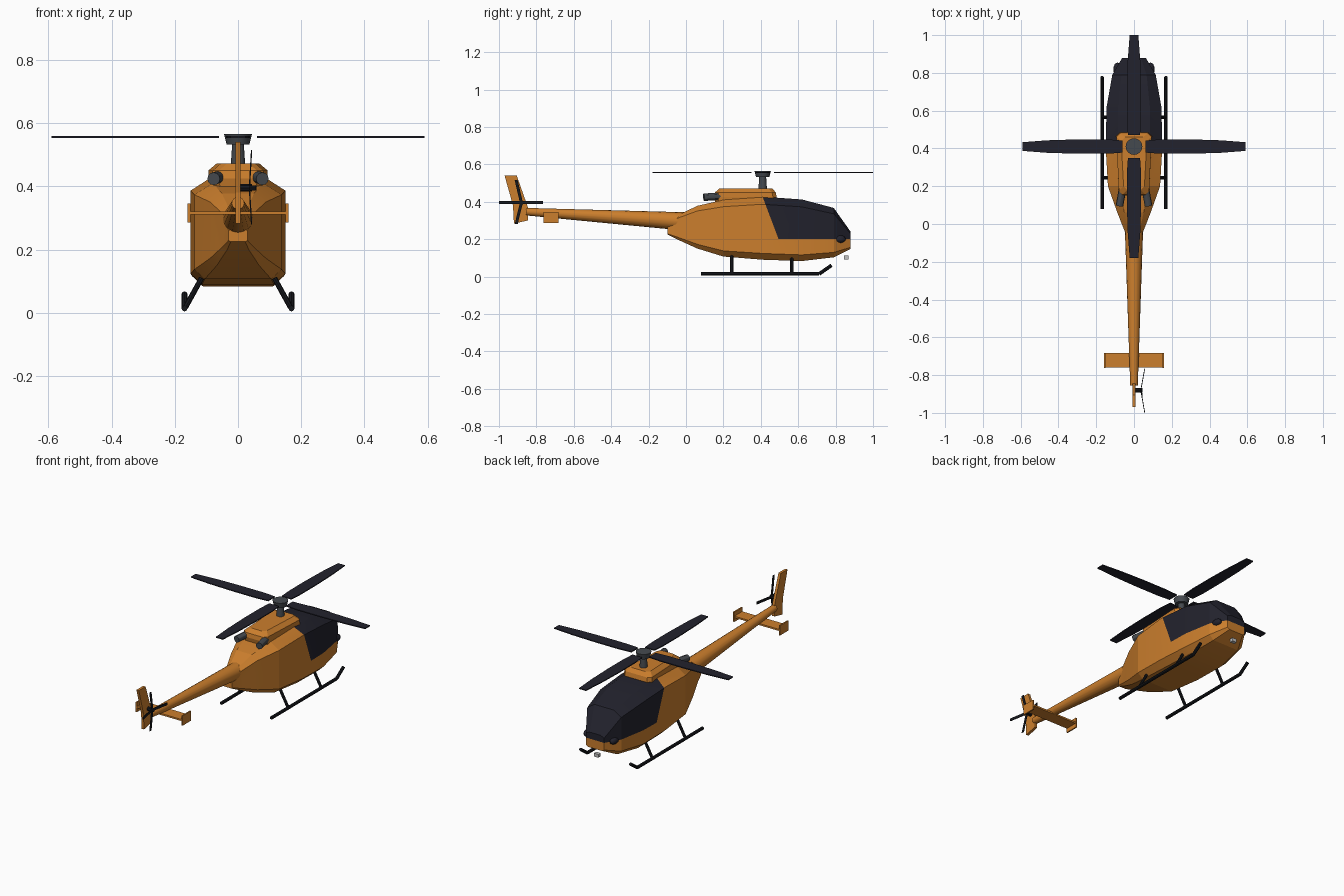
import bpy, bmesh, math
from mathutils import Vector, Matrix

if "Cube" in bpy.data.objects:
    bpy.data.objects.remove(bpy.data.objects["Cube"], do_unlink=True)


def material(name, r, g, b):
    m = bpy.data.materials.new(name)
    m.use_nodes = True
    m.diffuse_color = (r, g, b, 1)
    m.node_tree.nodes["Principled BSDF"].inputs["Base Color"].default_value = (r, g, b, 1)
    return m


ORANGE = material("orange paint", 0.60, 0.21, 0.026)
GLASS = material("dark glass", 0.016, 0.016, 0.026)
BLACK = material("black metal", 0.008, 0.009, 0.012)
GREY = material("grey metal", 0.06, 0.068, 0.078)
LAMP = material("pale lamp", 0.55, 0.55, 0.55)


def finish(name, bm, *mats, smooth=30):
    bmesh.ops.recalc_face_normals(bm, faces=bm.faces)
    me = bpy.data.meshes.new(name)
    bm.to_mesh(me)
    bm.free()
    for m in mats:
        me.materials.append(m)
    ob = bpy.data.objects.new(name, me)
    bpy.context.collection.objects.link(ob)
    if smooth:
        bpy.ops.object.select_all(action='DESELECT')
        ob.select_set(True)
        bpy.context.view_layer.objects.active = ob
        bpy.ops.object.shade_smooth_by_angle(angle=math.radians(smooth))
    return ob


def loft(rings):
    """Skin a list of equal point rings and cap both ends."""
    bm = bmesh.new()
    vs = [[bm.verts.new(p) for p in ring] for ring in rings]
    n = len(vs[0])
    for a, b in zip(vs, vs[1:]):
        for i in range(n):
            j = (i + 1) % n
            bm.faces.new((a[i], a[j], b[j], b[i]))
    bm.faces.new(vs[0])
    bm.faces.new(vs[-1])
    return bm


def tube(name, path, r1, r2, mat, sides=12):
    bm = bmesh.new()
    for a, b in zip(path, path[1:]):
        a, b = Vector(a), Vector(b)
        d = b - a
        m = Matrix.Translation((a + b) / 2) @ d.to_track_quat('Z', 'Y').to_matrix().to_4x4()
        bmesh.ops.create_cone(bm, cap_ends=True, segments=sides, radius1=r1,
                              radius2=r2, depth=d.length, matrix=m)
    return finish(name, bm, mat)


def box(name, centre, size, mat):
    bm = bmesh.new()
    m = Matrix.Translation(centre) @ Matrix.Diagonal((*size, 1))
    bmesh.ops.create_cube(bm, size=1, matrix=m)
    return finish(name, bm, mat, smooth=0)


# Fuselage: chamfered sections given as y, half width, bottom, top
def section(y, w, b, t):
    h = t - b
    half = [(0.76 * w, b), (w, b + 0.1 * h), (w, t - 0.12 * h), (0.58 * w, t)]
    return [(x, y, z) for x, z in half] + [(-x, y, z) for x, z in reversed(half)]


stations = [(-0.10, 0.03, 0.225, 0.265), (-0.05, 0.045, 0.20, 0.325),
            (0.06, 0.088, 0.15, 0.378), (0.20, 0.138, 0.107, 0.41),
            (0.41, 0.15, 0.09, 0.427), (0.62, 0.145, 0.083, 0.412),
            (0.79, 0.115, 0.103, 0.367), (0.88, 0.062, 0.147, 0.24)]
bm = loft([section(*s) for s in stations])

# Canopy glass: cut along a raked door line and a sill line
rake_point, rake_normal = Vector((0, 0.41, 0.425)), Vector((0, 0.225, 0.085))
sill = 0.2
for co, no in ((rake_point, rake_normal), (Vector((0, 0, sill)), Vector((0, 0, 1)))):
    bmesh.ops.bisect_plane(bm, geom=bm.verts[:] + bm.edges[:] + bm.faces[:],
                           plane_co=co, plane_no=no)
for f in bm.faces:
    c = f.calc_center_median()
    f.material_index = int(c.z > sill and (c - rake_point).dot(rake_normal) > 0)
finish("fuselage", bm, ORANGE, GLASS, smooth=12)

# Small dark fairings at the lower glass edge
for side in (-1, 1):
    bm = bmesh.new()
    m = Matrix.Translation((side * 0.088, 0.82, 0.2)) @ Matrix.Diagonal((0.022, 0.035, 0.022, 1))
    bmesh.ops.create_icosphere(bm, subdivisions=2, radius=1, matrix=m)
    finish("glass_fairing", bm, GLASS)

# Engine cowling with a stepped, sloping top
def deck(z, w_back, w_front, y0, y1, c=0.02):
    return [(-w_back + c, y0, z), (w_back - c, y0, z), (w_back, y0 + c, z), (w_front, y1 - c, z),
            (w_front - c, y1, z), (-w_front + c, y1, z), (-w_front, y1 - c, z), (-w_back, y0 + c, z)]


finish("engine_cowling", loft([deck(0.38, 0.075, 0.09, 0.16, 0.48),
                               deck(0.425, 0.08, 0.094, 0.15, 0.485),
                               deck(0.45, 0.08, 0.094, 0.155, 0.48),
                               deck(0.472, 0.055, 0.068, 0.18, 0.46)]), ORANGE, smooth=0)
for side in (-1, 1):
    tube("exhaust", [(side * 0.06, 0.19, 0.43), (side * 0.077, 0.095, 0.424)],
         0.02, 0.02, GREY)

# Main rotor
HUB = Vector((0, 0.41, 0.556))
tube("rotor_mast", [(0, 0.41, 0.45), (0, 0.41, 0.54)], 0.024, 0.018, GREY)
tube("rotor_hub", [(0, 0.41, 0.532), (0, 0.41, 0.565)], 0.036, 0.044, GREY, 16)

blade_edge = [(0.06, 0.032), (0.14, 0.038), (0.30, 0.038), (0.46, 0.033), (0.59, 0.023)]
outline = blade_edge + [(x, -y) for x, y in reversed(blade_edge)]
for k in range(4):
    bm = loft([[(x, y, z) for x, y in outline] for z in (-0.003, 0.003)])
    bm.transform(Matrix.Translation(HUB) @ Matrix.Rotation(k * math.pi / 2, 4, 'Z'))
    finish("main_blade", bm, GLASS, smooth=0)

# Tail boom, fin and stabiliser
tube("tail_boom", [(0, 0.02, 0.293), (0, -0.855, 0.347)], 0.05, 0.02, ORANGE, 16)
fin = [(-0.97, 0.54), (-0.905, 0.54), (-0.845, 0.37), (-0.845, 0.30),
       (-0.92, 0.283), (-0.925, 0.38)]
finish("tail_fin", loft([[(x, y, z) for y, z in fin] for x in (-0.008, 0.008)]),
       ORANGE, smooth=0)
box("stabiliser", (0, -0.722, 0.316), (0.31, 0.076, 0.01), ORANGE)
for side in (-1, 1):
    box("stabiliser_end_plate", (side * 0.155, -0.722, 0.316), (0.008, 0.08, 0.06), ORANGE)

# Tail rotor on the left of the fin, with coned blades
tube("tail_rotor_hub", [(0, -0.88, 0.395), (0.045, -0.88, 0.395)], 0.012, 0.012, BLACK, 8)
root = Vector((0.036, -0.88, 0.395))
tips = [(0.057, -1.0, 0.395), (0.057, -0.765, 0.395),
        (0.043, -0.908, 0.515), (0.043, -0.908, 0.28)]
for tip in tips:
    tip = Vector(tip)
    chord = Vector((0, 0, 0.008)) if abs(tip.z - root.z) < 0.01 else Vector((0, 0.008, 0))
    thin = Vector((0.002, 0, 0))
    finish("tail_blade", loft([[p + chord + thin, p + chord - thin, p - chord - thin,
                                p - chord + thin] for p in (root, tip)]), BLACK, smooth=0)

# Landing skids and struts
for side in (-1, 1):
    tube("skid", [(side * 0.169, 0.08, 0.014), (side * 0.169, 0.712, 0.014),
                  (side * 0.169, 0.778, 0.06)], 0.0095, 0.0095, BLACK, 8)
    for y in (0.245, 0.565):
        tube("skid_strut", [(side * 0.115, y, 0.11), (side * 0.167, y, 0.016)],
             0.0085, 0.0085, BLACK, 8)

# Lamp below the nose
box("nose_lamp", (0, 0.857, 0.102), (0.03, 0.022, 0.02), LAMP)
